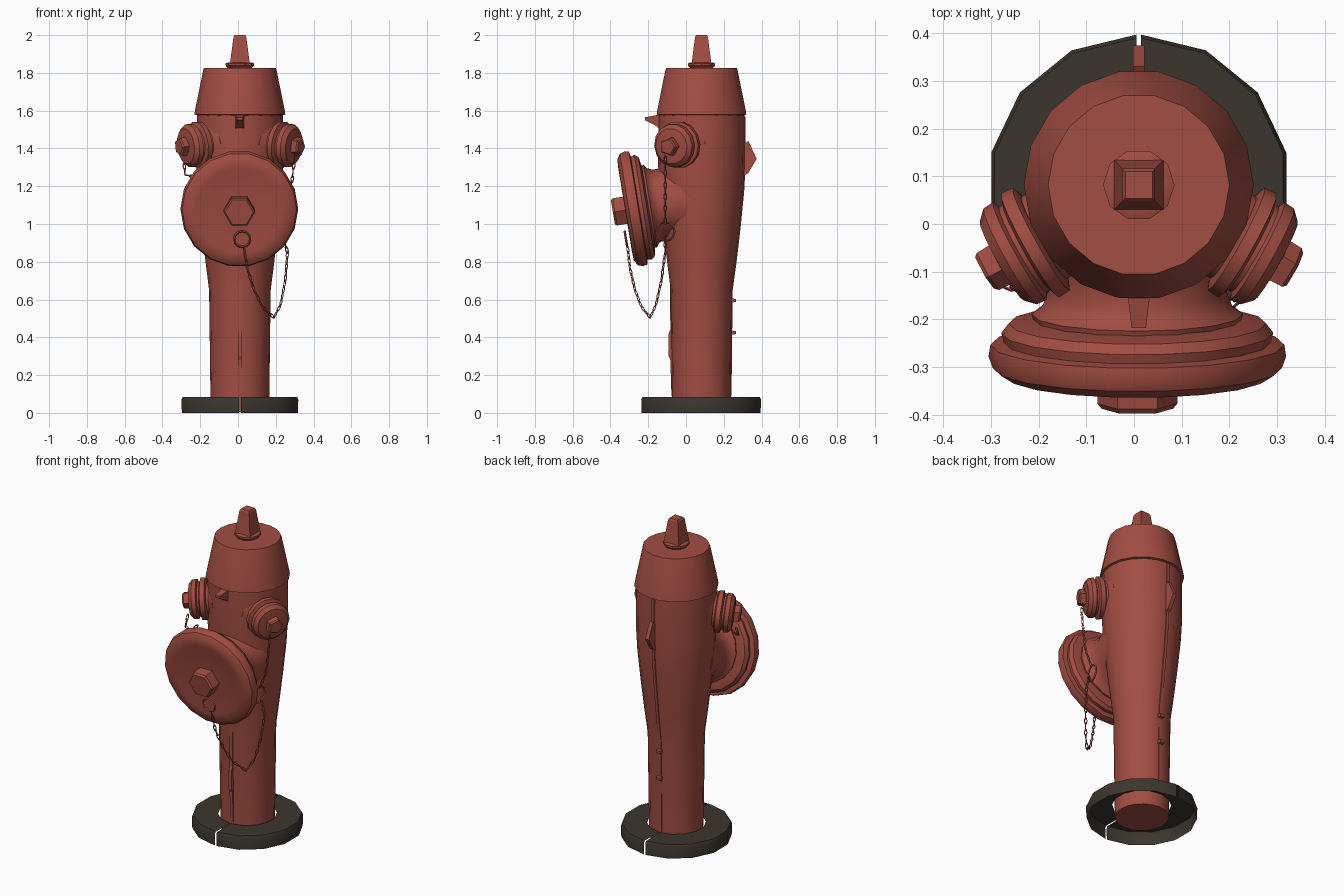
import bpy, bmesh
from math import pi, sin, cos, radians
from mathutils import Vector, Matrix

if "Cube" in bpy.data.objects:
    bpy.data.objects.remove(bpy.data.objects["Cube"], do_unlink=True)


def material(name, rgb):
    mat = bpy.data.materials.new(name)
    mat.use_nodes = True
    mat.diffuse_color = (*rgb, 1)
    bsdf = mat.node_tree.nodes["Principled BSDF"]
    bsdf.inputs["Base Color"].default_value = (*rgb, 1)
    bsdf.inputs["Roughness"].default_value = 0.7
    return mat


RED = material("weathered red", (0.36, 0.075, 0.055))
DARK = material("dark iron", (0.045, 0.036, 0.027))
CX, CY = 0.01, 0.082
UP = Vector((0, 0, 1))
CENTRE = Vector((CX, CY, 0))


def finish(bm, name, mat, angle=35, fix=True):
    if fix:
        bmesh.ops.recalc_face_normals(bm, faces=bm.faces)
    mesh = bpy.data.meshes.new(name)
    bm.to_mesh(mesh)
    bm.free()
    mesh.materials.append(mat)
    obj = bpy.data.objects.new(name, mesh)
    bpy.context.collection.objects.link(obj)
    bpy.ops.object.select_all(action="DESELECT")
    obj.select_set(True)
    bpy.context.view_layer.objects.active = obj
    bpy.ops.object.shade_smooth_by_angle(angle=radians(angle))
    return obj


def lathe(name, profile, origin, axis=UP, sides=16, mat=RED, angle=35,
          start=0.0, sweep=2 * pi, cap=True):
    """Turn (radius, distance) pairs around an axis."""
    bm = bmesh.new()
    full = sweep > 2 * pi - 0.001
    count = sides if full else sides + 1
    place = Matrix.Translation(origin) @ axis.to_track_quat("Z", "Y").to_matrix().to_4x4()
    rows = []
    for r, t in profile:
        angles = [start + sweep * i / sides for i in range(count)]
        rows.append([bm.verts.new(place @ Vector((r * cos(a), r * sin(a), t))) for a in angles])
    for low, high in zip(rows, rows[1:]):
        for i in range(sides):
            j = (i + 1) % count
            bm.faces.new((low[i], low[j], high[j], high[i]))
    if cap:
        bm.faces.new(rows[0][::-1])
        bm.faces.new(rows[-1])
    return finish(bm, name, mat, angle, fix=cap)


def prism(name, outline, width, x=CX, taper=1.0):
    """Side outline of (y, z) points given thickness along x."""
    bm = bmesh.new()
    y0 = outline[0][0]
    sides = []
    for s in (-1, 1):
        sides.append([bm.verts.new((x + s * width / 2 * (1 if abs(y - y0) < 0.02 else taper), y, z))
                      for y, z in outline])
    n = len(outline)
    bm.faces.new(sides[0][::-1])
    bm.faces.new(sides[1])
    for i in range(n):
        j = (i + 1) % n
        bm.faces.new((sides[0][i], sides[0][j], sides[1][j], sides[1][i]))
    return finish(bm, name, RED, 20)


def add_ring(bm, place, radius, thick, stretch=1.0, n=8, m=4):
    rows = []
    for i in range(n):
        a = 2 * pi * i / n
        rows.append([bm.verts.new(place @ Vector((
            (radius + thick * cos(b)) * cos(a),
            (radius + thick * cos(b)) * sin(a) * stretch,
            thick * sin(b)))) for b in (2 * pi * k / m for k in range(m))])
    for i in range(n):
        for k in range(m):
            p, q, l = rows[i], rows[(i + 1) % n], (k + 1) % m
            bm.faces.new((p[k], q[k], q[l], p[l]))


def chain(name, points, step=0.032):
    """Interlocking links, each turned a quarter against the last."""
    bm = bmesh.new()
    pts = [Vector(p) for p in points]
    index = 0
    for a, b in zip(pts, pts[1:]):
        links = max(1, round((b - a).length / step))
        turn = (b - a).to_track_quat("Y", "Z").to_matrix().to_4x4()
        for i in range(links):
            spot = a.lerp(b, (i + 0.5) / links)
            roll = Matrix.Rotation(pi / 2 * (index % 2), 4, "Y")
            add_ring(bm, Matrix.Translation(spot) @ turn @ roll, 0.007, 0.003, 2.4)
            index += 1
    return finish(bm, name, RED)


def hoop(name, centre, axis, radius):
    bm = bmesh.new()
    turn = Vector(axis).to_track_quat("Z", "Y").to_matrix().to_4x4()
    add_ring(bm, Matrix.Translation(centre) @ turn, radius, 0.006, n=12)
    return finish(bm, name, RED)


# Split ground flange, hollow underneath
for name, first in (("base_flange_left", -pi / 2), ("base_flange_right", pi / 2)):
    lathe(name, [(0.315, 0), (0.317, 0.07), (0.31, 0.085), (0.168, 0.085)],
          Vector((CX, 0.08, 0)), sides=7, mat=DARK,
          start=first + 0.016, sweep=pi - 0.032, cap=False)

# Barrel, widening above the lower pipe
lathe("barrel", [(0.154, 0.005), (0.156, 0.1), (0.163, 0.65), (0.182, 0.8), (0.203, 0.98),
                 (0.222, 1.17), (0.23, 1.32), (0.228, 1.59)], CENTRE, sides=20)

# Bonnet and operating nut
lathe("bonnet", [(0.225, 1.575), (0.241, 1.58), (0.238, 1.6), (0.194, 1.815), (0.19, 1.827)],
      CENTRE, sides=18)
lathe("nut_washer", [(0.06, 1.822), (0.075, 1.838), (0.075, 1.85), (0.06, 1.856)], CENTRE, sides=10)
lathe("operating_nut", [(0.074, 1.85), (0.07, 1.87), (0.048, 1.99), (0.04, 2.0)], CENTRE,
      sides=4, start=pi / 4, angle=20)

# Large front outlet, tipped slightly downward
tilt = radians(9.3)
back = Vector((0, cos(tilt), sin(tilt)))
face = Vector((0.007, -0.322, 1.073))
lathe("front_outlet_cap", [(0.06, 0.004), (0.17, 0.012), (0.23, 0.0), (0.275, 0.002),
                           (0.303, 0.02), (0.312, 0.045), (0.308, 0.07), (0.28, 0.075),
                           (0.285, 0.095), (0.27, 0.115), (0.215, 0.125)], face, back, sides=18)
lathe("front_outlet_neck", [(0.215, 0.11), (0.222, 0.135), (0.2, 0.15), (0.188, 0.18),
                            (0.19, 0.24), (0.205, 0.29), (0.215, 0.36)], face, back)
lathe("front_cap_nut", [(0.075, -0.066), (0.084, -0.055), (0.084, 0.02)],
      face, back, sides=6, angle=20)

# Hose outlets on both sides
for name, s in (("left", 1), ("right", -1)):
    out = Vector((s * 0.872, -0.485, -0.1)).normalized()
    hub = Vector((CX, CY, 1.445))
    lathe(name + "_hose_neck", [(0.135, 0.16), (0.128, 0.19), (0.098, 0.215), (0.098, 0.24)],
          hub, out, sides=14)
    lathe(name + "_hose_cap", [(0.105, 0.228), (0.123, 0.235), (0.125, 0.262), (0.102, 0.27),
                               (0.102, 0.28), (0.117, 0.286), (0.115, 0.31), (0.095, 0.33),
                               (0.05, 0.335)], hub, out, sides=14)
    lathe(name + "_hose_nut", [(0.052, 0.325), (0.05, 0.365), (0.042, 0.373)],
          hub, out, sides=5, angle=20)

# Lugs and casting seams
prism("front_lug", [(-0.135, 1.5), (-0.16, 1.52), (-0.218, 1.55), (-0.218, 1.565), (-0.135, 1.58)],
      0.05, taper=0.6)
prism("rear_lug", [(0.3, 1.25), (0.33, 1.27), (0.374, 1.345), (0.33, 1.44), (0.3, 1.42)], 0.024)
prism("front_seam", [(-0.06, 0.09), (-0.077, 0.09), (-0.083, 0.28), (-0.092, 0.3),
                     (-0.092, 0.42), (-0.083, 0.44), (-0.085, 0.7), (-0.06, 0.7)], 0.02)
prism("rear_seam", [(0.22, 0.09), (0.241, 0.09), (0.247, 0.65), (0.268, 0.8), (0.289, 0.98),
                    (0.308, 1.17), (0.316, 1.32), (0.315, 1.57), (0.22, 1.57)], 0.018)
for i, z in enumerate((0.425, 0.595)):
    prism("seam_bolt_%d" % (i + 1), [(0.23, z - 0.012), (0.264, z - 0.008),
                                    (0.264, z + 0.008), (0.23, z + 0.012)], 0.03)

# Retaining chains and their hoops
hoop("front_cap_hoop", (0.022, -0.318, 0.92), back, 0.042)
hoop("side_chain_hoop", (0.22, -0.11, 0.96), (1, -0.2, 0), 0.05)
chain("hanging_chain", [(0.03, -0.31, 0.88), (0.05, -0.295, 0.76), (0.085, -0.27, 0.65),
                        (0.13, -0.235, 0.56), (0.19, -0.19, 0.505), (0.225, -0.16, 0.57),
                        (0.25, -0.13, 0.7), (0.262, -0.11, 0.85), (0.24, -0.11, 0.93)])
chain("left_cap_chain", [(0.225, -0.11, 1.0), (0.27, -0.11, 1.1), (0.285, -0.11, 1.22),
                         (0.3, -0.11, 1.36)])
chain("right_cap_chain", [(-0.285, -0.09, 1.32), (-0.28, -0.12, 1.26), (-0.23, -0.15, 1.25),
                          (-0.18, -0.14, 1.3)])
